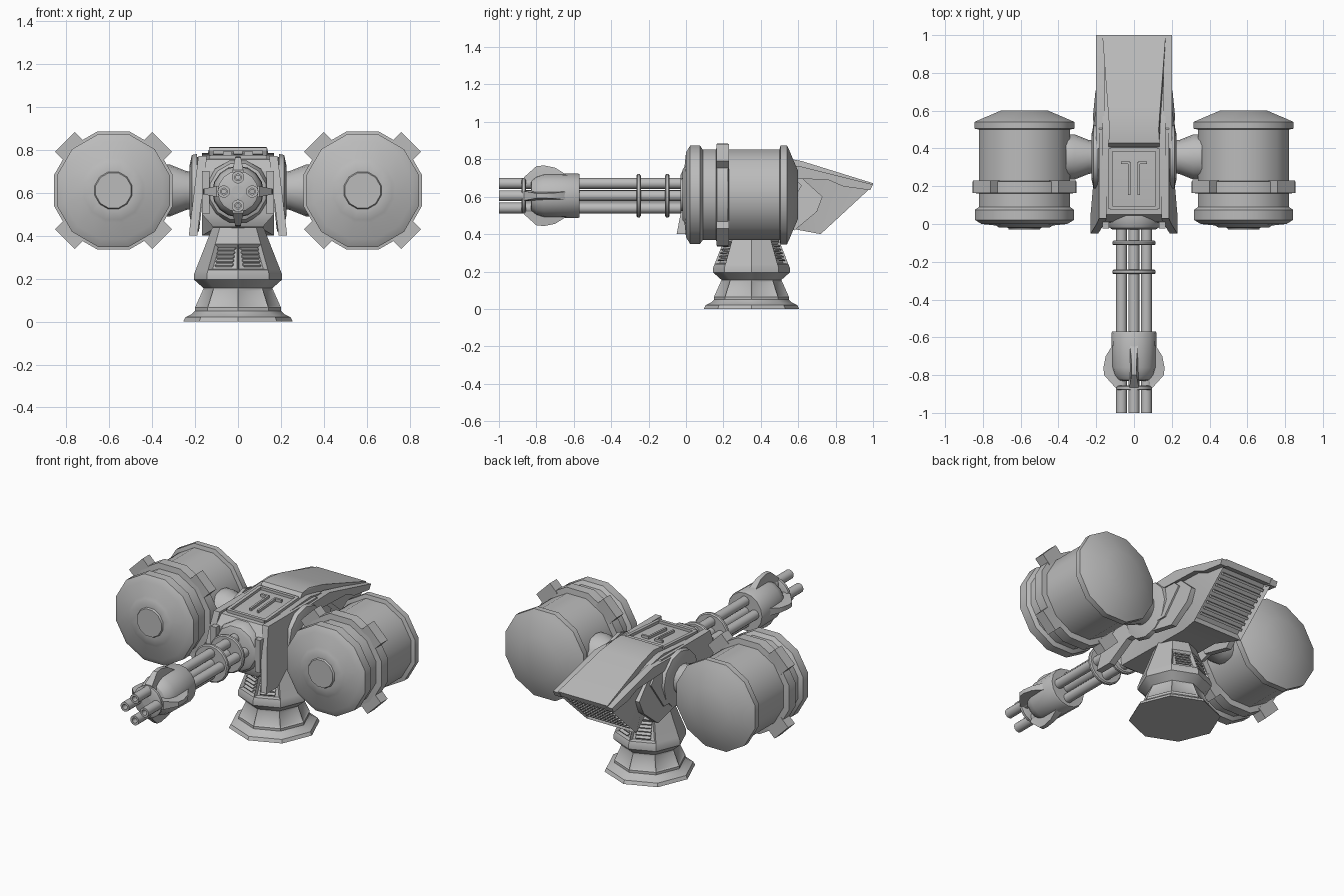
import bpy, bmesh, math
from mathutils import Matrix, Vector

cube = bpy.data.objects.get("Cube")
if cube:
    bpy.data.objects.remove(cube, do_unlink=True)

metal = bpy.data.materials.new("grey metal")
metal.use_nodes = True
GREY = (0.5, 0.5, 0.5, 1)
metal.diffuse_color = GREY
metal.node_tree.nodes["Principled BSDF"].inputs["Base Color"].default_value = GREY


def finish(name, bm, loc=(0, 0, 0)):
    """Turn a bmesh into a named object with sharp edges kept."""
    bmesh.ops.recalc_face_normals(bm, faces=bm.faces)
    mesh = bpy.data.meshes.new(name)
    bm.to_mesh(mesh)
    bm.free()
    mesh.materials.append(metal)
    mesh.shade_smooth()
    mesh.set_sharp_from_angle(angle=math.radians(33))
    obj = bpy.data.objects.new(name, mesh)
    obj.location = loc
    bpy.context.collection.objects.link(obj)
    return obj


def lathe(name, profile, sides, loc, axis, phase=0.0, closed=False, inset=None):
    """Spin (distance along axis, radius) points round X, Y or Z."""
    bm = bmesh.new()
    rings = []
    for h, r in profile:
        ring = []
        for i in range(sides):
            a = math.tau * (i + phase) / sides
            c, s = r * math.cos(a), r * math.sin(a)
            co = {"X": (h, c, s), "Y": (c, h, s), "Z": (c, s, h)}[axis]
            ring.append(bm.verts.new(co))
        rings.append(ring)
    pairs = list(zip(rings, rings[1:]))
    if closed:
        pairs.append((rings[-1], rings[0]))
    else:
        bm.faces.new(rings[0])
        bm.faces.new(rings[-1])
    for a, b in pairs:
        for i in range(sides):
            j = (i + 1) % sides
            bm.faces.new((a[i], a[j], b[j], b[i]))
    if inset:
        rule, thickness, depth = inset
        bmesh.ops.recalc_face_normals(bm, faces=bm.faces)
        picked = [f for f in bm.faces if rule(f.calc_center_median(), f.normal)]
        bmesh.ops.inset_individual(bm, faces=picked, thickness=thickness, depth=depth)
    return finish(name, bm, loc)


def slab(name, points, inner, outer, inset=None):
    """Extrude a (y, z) outline in x; inner and outer give x from y and z."""
    bm = bmesh.new()
    a = [bm.verts.new((inner(y, z), y, z)) for y, z in points]
    b = [bm.verts.new((outer(y, z), y, z)) for y, z in points]
    bm.faces.new(a)
    bm.faces.new(b)
    n = len(points)
    for i in range(n):
        j = (i + 1) % n
        bm.faces.new((a[i], a[j], b[j], b[i]))
    if inset:
        rule, thickness, depth = inset
        bmesh.ops.recalc_face_normals(bm, faces=bm.faces)
        picked = [f for f in bm.faces if rule(f.calc_center_median(), f.normal)]
        bmesh.ops.inset_individual(bm, faces=picked, thickness=thickness, depth=depth)
    bmesh.ops.triangulate(bm, faces=[f for f in bm.faces if len(f.verts) > 4])
    return finish(name, bm)


def box(name, centre, size, rot=None):
    bm = bmesh.new()
    bmesh.ops.create_cube(bm, size=1)
    m = Matrix.Diagonal((*size, 1))
    if rot:
        m = rot.to_4x4() @ m
    bmesh.ops.transform(bm, matrix=m, verts=bm.verts)
    return finish(name, bm, centre)


# Pedestal: octagonal foot, waist and vented neck
PED = (0, 0.35, 0)
lathe("foot_plate", [(0, .255), (.02, .245), (.035, .215), (.05, .2)], 8, PED, "Z")
lathe("pedestal_waist", [(.04, .2), (.065, .2), (.155, .16), (.17, .16)], 8, PED, "Z",
      inset=(lambda c, n: .08 < c.z < .15, .015, -.006))
is_vent = lambda c, n: .25 < c.z < .35 and abs(n.y) > abs(n.x)
lathe("pedestal_neck", [(.155, .16), (.195, .205), (.22, .205), (.24, .197), (.36, .15), (.45, .115)],
      8, PED, "Z", inset=(is_vent, .018, -.02))
for k in (-3, -1, 1, 3, 5, 7, 9, 11):
    a = math.tau * k / 16
    if abs(math.sin(a)) < .7:
        continue
    for i in range(5):
        z = .262 + i * .019
        r = (.197 - (z - .24) * .39) * math.cos(math.pi / 8) - .008
        box("vent_slat", (r * math.cos(a), .35 + r * math.sin(a), z), (.02, .085, .007),
            Matrix.Rotation(a, 3, "Z") @ Matrix.Rotation(.4, 3, "Y"))

# Hull: tapered under the nose, with a slatted opening in the sloping tail
def hull_half(y, z):
    return .115 if z < .48 and y < .6 else .168

hull_outline = [(.03, .44), (0, .5), (.01, .7), (.05, .755), (.46, .785), (.57, .765),
                (.985, .645), (.72, .40), (.56, .43)]
slab("hull", hull_outline, lambda y, z: -hull_half(y, z), hull_half,
     inset=(lambda c, n: n.y > .5 and n.z < 0, .025, -.03))
tail_rot = Matrix.Rotation(math.atan2(.245, .265), 3, "X")
for i in range(8):
    t = .15 + i * .1
    box("tail_slat", (0, .72 + .265 * t - .008, .40 + .245 * t + .008), (.29, .014, .016), tail_rot)

# Raised rear roof widening toward the tail
roof_half = lambda y, z: .135 if y < .5 else .13 + (y - .5) * .075
slab("rear_roof", [(.4, .77), (.43, .81), (.5, .813), (.62, .79), (1, .672), (.985, .64), (.5, .76)],
     lambda y, z: -roof_half(y, z), roof_half)

# Roof panel: raised frame and a T-shaped rib
for s in (-1, 1):
    box("panel_side_bar", (s * .125, .24, .775), (.02, .32, .02), Matrix.Rotation(.07, 3, "X"))
    box("panel_rib", (s * .025, .24, .775), (.012, .17, .02), Matrix.Rotation(.07, 3, "X"))
    box("panel_rib_top", (s * .045, .325, .781), (.05, .014, .02))
box("panel_front_bar", (0, .085, .764), (.25, .02, .02))
box("panel_back_bar", (0, .395, .785), (.25, .02, .02))

# Side armour, shoulder axles and drums on both sides
SLOPE = .12
def lean(base):
    return lambda y, z: base - (z - .6) * SLOPE

nose_guard = [(-.05, .40), (.0, .66), (.03, .77), (.5, .77), (.62, .66), (.52, .5),
              (.2, .5), (.06, .40)]
tail_guard = [(.4, .76), (.6, .765), (1, .665), (.985, .635), (.84, .655), (.76, .69), (.5, .70)]
lower_guard = [(.3, .70), (.62, .70), (.73, .6), (.70, .52), (.58, .42), (.4, .46)]
drum = [(-.03, .085), (-.02, .09), (-.018, .14), (-.008, .155), (0, .235), (.022, .272),
        (.075, .272), (.09, .25), (.5, .25), (.505, .274), (.54, .274), (.552, .247), (.6, .13)]
for s, side in ((1, "left_"), (-1, "right_")):
    def mirrored(fn):
        return lambda y, z: s * fn(y, z)
    slab(side + "nose_guard", nose_guard, mirrored(lean(.165)), mirrored(lean(.205)))
    slab(side + "lower_guard", lower_guard, mirrored(lean(.16)), mirrored(lean(.195)))
    slab(side + "tail_guard", tail_guard, lambda y, z: s * .155, lambda y, z: s * .2)
    box(side + "nose_cheek", (s * .15, .02, .60), (.035, .09, .2))
    lathe(side + "shoulder_hub", [(s * .19, .17), (s * .215, .165), (s * .225, .12)], 12, (0, .355, .61), "X")
    lathe(side + "shoulder_axle", [(s * .2, .085), (s * .24, .09), (s * .315, .12), (s * .36, .12)],
          16, (0, .355, .61), "X")
    middle = Vector((s * .58, 0, .61))
    lathe(side + "drum", drum, 12, middle, "Y", phase=.5)
    lathe(side + "drum_band", [(.16, .24), (.165, .285), (.225, .285), (.23, .24)], 12, middle, "Y",
          phase=.5, closed=True)
    for k in range(4):
        a = math.pi / 4 + k * math.pi / 2
        pos = middle + Vector((math.cos(a) * .285, .197, math.sin(a) * .285))
        box(side + "band_block", pos, (.07, .066, .13), Matrix.Rotation(-a, 3, "Y"))

# Rotary gun: mount, core, barrels, clamp rings, sleeve and fins
GUN = Vector((0, 0, .605))
lathe("gun_mount", [(-.03, .115), (-.02, .135), (.01, .15), (.05, .15)], 12, GUN, "Y", phase=.5)
lathe("gun_core", [(-.88, .03), (0, .03)], 12, GUN, "Y")
barrel = [(-1, .015), (-1, .027), (0, .027), (0, .015), (-.9, .015), (-.9, .014)]
clamp = [(0, .03), (0, .108), (.006, .115), (.018, .115), (.024, .108), (.024, .03)]
fin = [(-.62, .10), (-.70, .15), (-.76, .162), (-.80, .158), (-.865, .10), (-.865, .06), (-.62, .06)]
for k in range(4):
    a = k * math.pi / 2
    lathe("gun_barrel", [(-1, .016), (-1, .029), (0, .029), (0, .01), (-.94, .01), (-.94, .016)], 12,
          GUN + Vector((math.cos(a) * .066, 0, math.sin(a) * .066)), "Y", closed=True)
    blade = slab("sleeve_fin", fin, lambda y, z: -.025 + max(0, z - .1) * .2,
                 lambda y, z: .025 - max(0, z - .1) * .2)
    blade.rotation_euler.y = a
    blade.location = GUN
for y in (-.112, -.265):
    lathe("clamp_ring", [(y + h, r) for h, r in clamp], 16, GUN, "Y")
lathe("muzzle_ring", [(-.88, .085), (-.875, .095), (-.86, .095), (-.855, .085)], 16, GUN, "Y")
lathe("gun_sleeve", [(-.83, .07), (-.825, .085), (-.8, .105), (-.76, .117), (-.58, .12), (-.57, .115)],
      16, GUN, "Y")
